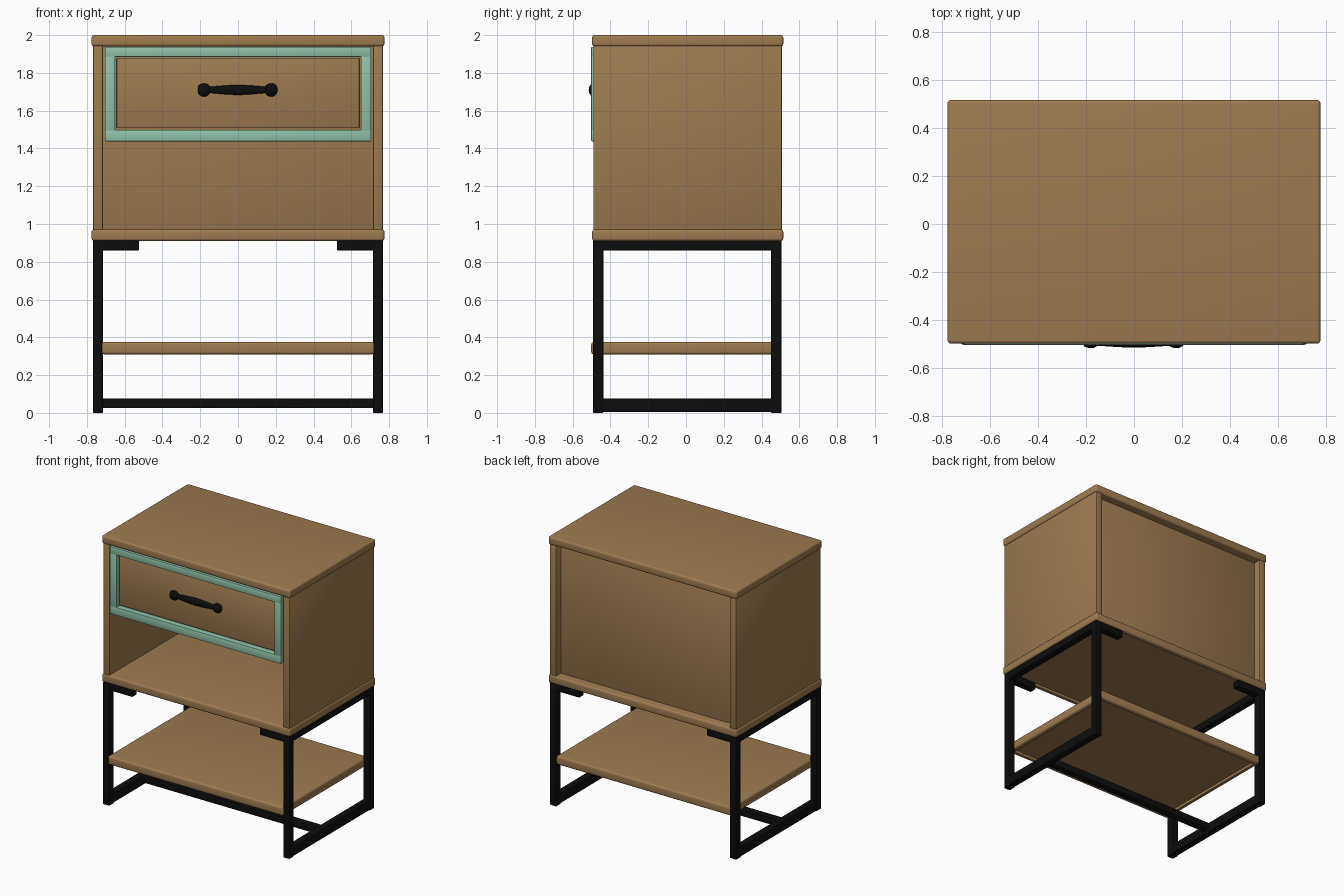
import bpy, bmesh, math
from mathutils import Matrix, Vector

old = bpy.data.objects.get("Cube")
if old:
    bpy.data.objects.remove(old, do_unlink=True)


def material(name, colour, rough):
    m = bpy.data.materials.new(name)
    m.use_nodes = True
    m.diffuse_color = (*colour, 1)
    node = m.node_tree.nodes["Principled BSDF"]
    node.inputs["Base Color"].default_value = (*colour, 1)
    node.inputs["Roughness"].default_value = rough
    return m


wood = material("warm wood", (0.34, 0.2, 0.08), 0.7)
mint = material("mint paint", (0.28, 0.54, 0.4), 0.6)
black = material("black metal", (0.004, 0.004, 0.004), 0.5)


def finish(name, bm, mat):
    bmesh.ops.recalc_face_normals(bm, faces=bm.faces)
    mesh = bpy.data.meshes.new(name)
    bm.to_mesh(mesh)
    bm.free()
    mesh.materials.append(mat)
    ob = bpy.data.objects.new(name, mesh)
    bpy.context.collection.objects.link(ob)
    bpy.ops.object.select_all(action="DESELECT")
    ob.select_set(True)
    bpy.context.view_layer.objects.active = ob
    bpy.ops.object.shade_smooth_by_angle(angle=math.radians(35))
    return ob


def box(name, mat, x, y, z, bevel=0.004, segments=2, recess=0):
    """Rounded box from (min, max) ranges, with an optional hollow underside."""
    bm = bmesh.new()
    lo, hi = Vector((x[0], y[0], z[0])), Vector((x[1], y[1], z[1]))
    place = Matrix.Translation((lo + hi) / 2) @ Matrix.Diagonal((*(hi - lo), 1))
    bmesh.ops.create_cube(bm, size=1, matrix=place)
    bmesh.ops.bevel(bm, geom=bm.edges[:], offset=bevel, segments=segments,
                    profile=0.5, affect="EDGES")
    if recess:
        bm.normal_update()
        under = min(bm.faces, key=lambda f: f.calc_center_median().z)
        bmesh.ops.inset_region(bm, faces=[under], thickness=0.025)
        new = bmesh.ops.extrude_discrete_faces(bm, faces=[under])["faces"]
        bmesh.ops.translate(bm, verts=new[0].verts[:], vec=(0, 0, recess))
    return finish(name, bm, mat)


def lathe_x(name, mat, profile, centre, squash=1, sides=20):
    """Spin (x, radius) points about the x axis; squash flattens it in y."""
    bm = bmesh.new()
    rings = []
    for px, r in profile:
        rings.append([bm.verts.new((centre[0] + px,
                                    centre[1] + squash * r * math.cos(a),
                                    centre[2] + r * math.sin(a)))
                      for a in (math.tau * i / sides for i in range(sides))])
    for a, b in zip(rings, rings[1:]):
        for i in range(sides):
            j = (i + 1) % sides
            bm.faces.new((a[i], a[j], b[j], b[i]))
    bm.faces.new(rings[0])
    bm.faces.new(rings[-1])
    return finish(name, bm, mat)


# Cabinet carcass
SLAB_X, SLAB_Y = (-0.775, 0.775), (-0.497, 0.515)
box("top_board", wood, SLAB_X, SLAB_Y, (1.94, 2.0), 0.014, 4)
box("bottom_board", wood, SLAB_X, SLAB_Y, (0.91, 0.972), 0.014, 4, recess=0.02)
box("back_panel", wood, (-0.72, 0.72), (0.42, 0.45), (0.965, 1.945))

# Drawer: solid body, recessed front panel and painted surround
box("drawer_body", wood, (-0.705, 0.705), (-0.46, 0.42), (1.445, 1.93))
box("drawer_panel", wood, (-0.642, 0.642), (-0.478, -0.455), (1.508, 1.88), 0.003)
FRONT = (-0.502, -0.455)
for end, z in (("top", (1.885, 1.938)), ("bottom", (1.438, 1.498))):
    box("drawer_surround_" + end, mint, (-0.705, 0.705), FRONT, z)

# Handle with round ends and a swelling grip
lathe_x("handle_grip", black,
        [(-0.18, 0.014), (-0.13, 0.018), (-0.06, 0.024), (0, 0.027),
         (0.06, 0.024), (0.13, 0.018), (0.18, 0.014)], (0, -0.494, 1.71), 0.75)

# Parts repeated on both sides
for side, s in (("left", 1), ("right", -1)):
    def span(a, b):
        return tuple(sorted((s * a, s * b)))

    box(side + "_side_board", wood, span(0.715, 0.767), (-0.49, 0.507), (0.965, 1.95))
    box(side + "_drawer_surround", mint, span(0.65, 0.705), FRONT, (1.49, 1.89))

    lathe_x(side + "_handle_end", black,
            [(-0.035, 0.012), (-0.028, 0.026), (-0.012, 0.034), (0.01, 0.034),
             (0.024, 0.024), (0.03, 0.012)], (s * 0.178, -0.492, 1.71), 0.68)

    # Metal frame loop
    leg_x = span(0.715, 0.767)
    for end, y in (("front", (-0.492, -0.438)), ("back", (0.45, 0.505))):
        box(f"{side}_{end}_leg", black, leg_x, y, (0, 0.912))
        box(f"{side}_{end}_bracket", black, span(0.525, 0.72), y, (0.86, 0.912))
    box(side + "_top_rail", black, leg_x, (-0.45, 0.46), (0.86, 0.912))
    box(side + "_floor_rail", black, leg_x, (-0.45, 0.46), (0.005, 0.075))

# Lower shelf and the bar joining the two frames
box("lower_shelf", wood, (-0.722, 0.722), (-0.502, 0.5), (0.31, 0.375), 0.014, 4, recess=0.02)
box("cross_bar", black, (-0.72, 0.72), (-0.1, -0.045), (0.025, 0.075))
